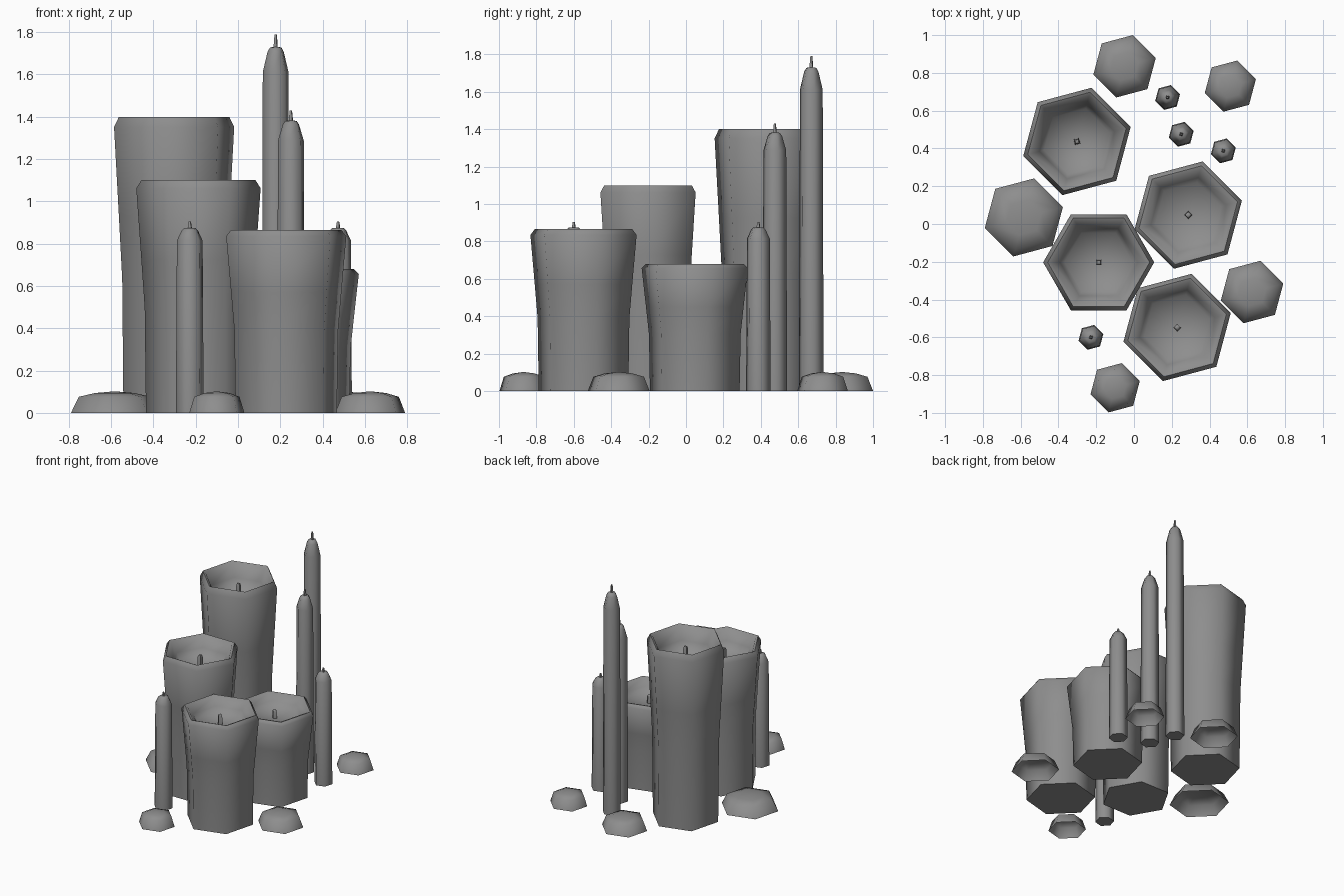
import bpy, bmesh
from math import sin, cos, radians

if "Cube" in bpy.data.objects:
    bpy.data.objects.remove(bpy.data.objects["Cube"])

grey = bpy.data.materials.new("wax_grey")
grey.use_nodes = True
colour = (0.27, 0.27, 0.27, 1)
grey.diffuse_color = colour
grey.node_tree.nodes["Principled BSDF"].inputs["Base Color"].default_value = colour


def lathe(name, x, y, profile, sides=6, turn=15, height=1, closed=True):
    """Sweep (radius, height fraction) pairs round the z axis; radius 0 ends in a point."""
    bm = bmesh.new()
    rings = []
    for r, z in profile:
        if r == 0:
            rings.append([bm.verts.new((0, 0, z * height))] * sides)
            continue
        angles = [radians(turn + 360 * i / sides) for i in range(sides)]
        rings.append([bm.verts.new((r * cos(a), r * sin(a), z * height)) for a in angles])
    for low, high in zip(rings, rings[1:]):
        for i in range(sides):
            j = (i + 1) % sides
            if high[i] is high[j]:
                bm.faces.new((low[i], low[j], high[i]))
            else:
                bm.faces.new((low[i], low[j], high[j], high[i]))
    if closed:
        bm.faces.new(rings[0][::-1])
    mesh = bpy.data.meshes.new(name)
    bm.to_mesh(mesh)
    bm.free()
    mesh.materials.append(grey)
    obj = bpy.data.objects.new(name, mesh)
    bpy.context.collection.objects.link(obj)
    obj.location = (x, y, 0)
    bpy.ops.object.select_all(action='DESELECT')
    obj.select_set(True)
    bpy.context.view_layer.objects.active = obj
    bpy.ops.object.shade_smooth_by_angle(angle=radians(66))
    return obj


# Wide candles: flared body, bevelled rim and a hollow bowl with a stubby wick
PILLAR = [(.248, 0), (.254, .45), (.27, .66), (.294, .965), (.27, 1),
          (.25, .992), (.205, .925), (.18, .88), (0, .87)]
pillars = [("tall", -.302, .437, 1.40, 15, 60), ("middle", -.187, -.203, 1.10, 0, 45),
           ("front", .228, -.548, .865, 15, 0), ("short", .287, .047, .68, 15, 0)]
for label, x, y, h, turn, wick_turn in pillars:
    lathe(label + "_pillar_candle", x, y, PILLAR, turn=turn, height=h)
    lathe(label + "_pillar_wick", x, y, [(.021, .865), (.018, .95), (.012, .96), (0, .96)],
          sides=4, turn=wick_turn, height=h)

# Slim candles with rounded tips and thin wicks
TAPER = [(.068, 0), (.063, .9), (.04, .953), (.028, .965), (0, .968)]
tapers = [("front", -.228, -.6, .905), ("tallest", .178, .67, 1.79),
          ("medium", .25, .475, 1.43), ("side", .473, .387, .905)]
for label, x, y, h in tapers:
    lathe(label + "_taper_candle", x, y, TAPER, height=h)
    lathe(label + "_taper_wick", x, y, [(.013, .955), (.009, .985), (.006, 1), (0, 1)],
          sides=4, turn=30, height=h)

# Low domes on the ground, open underneath
domes = [("left", -.583, .035, .214), ("back", -.05, .835, .171), ("back_side", .51, .73, .14),
         ("front_side", .625, -.36, .171), ("front", -.1, -.867, .135)]
for label, x, y, r in domes:
    lathe(label + "_wax_mound", x, y, [(r, 0), (r * .82, .076), (r * .45, .094), (0, .102)],
          closed=False)
